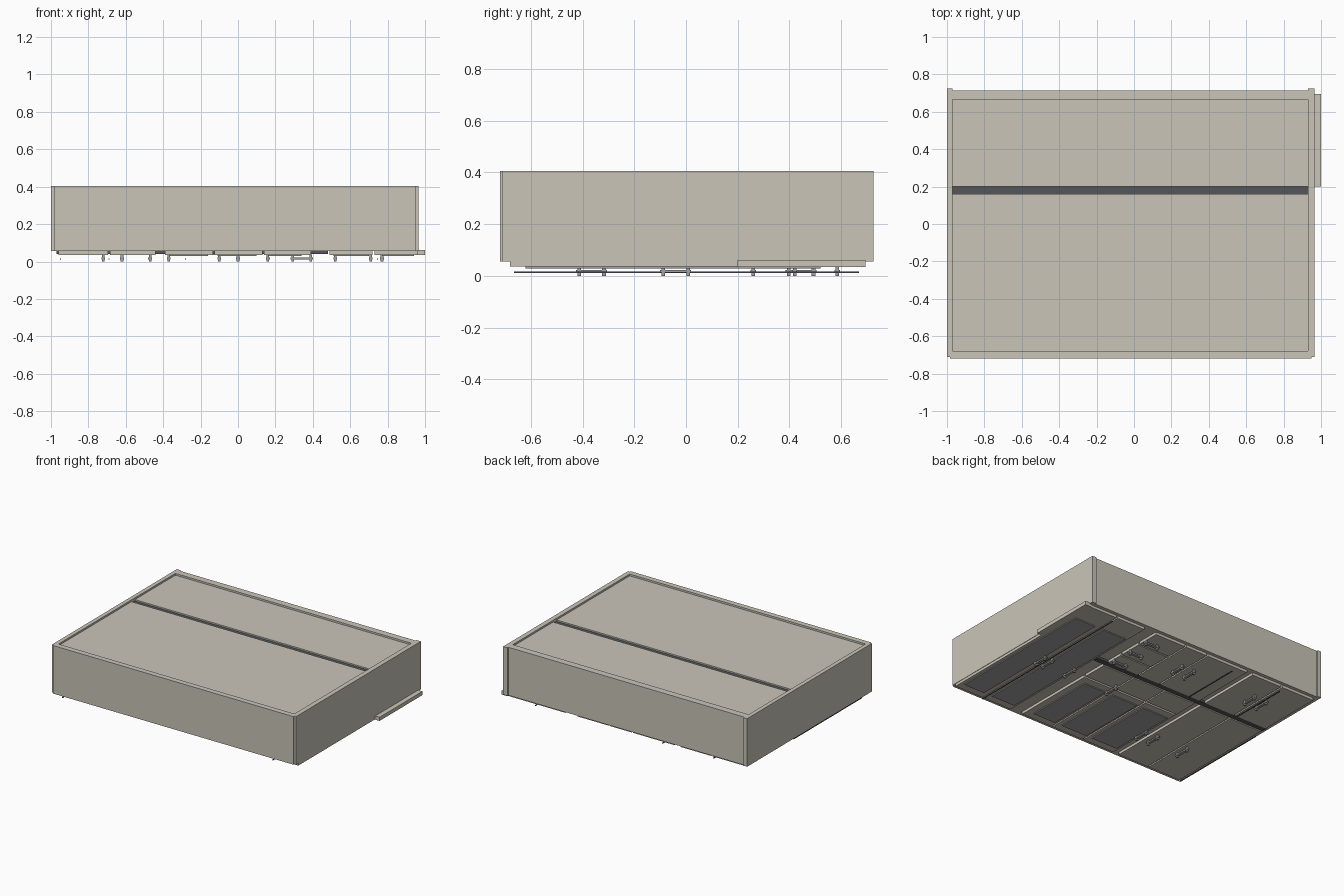
import bpy

cube = bpy.data.objects.get("Cube")
if cube:
    bpy.data.objects.remove(cube, do_unlink=True)


def material(name, rgb):
    m = bpy.data.materials.new(name)
    m.use_nodes = True
    color = (*rgb, 1)
    m.diffuse_color = color
    m.node_tree.nodes["Principled BSDF"].inputs["Base Color"].default_value = color
    return m


TAN = material("warm beige", (0.59, 0.56, 0.485))
DARK = material("dark grey", (0.09, 0.093, 0.1))
GREY = material("mid grey", (0.36, 0.36, 0.365))


def box(name, x, y, z, mat):
    """Box from three (low, high) ranges."""
    bpy.ops.mesh.primitive_cube_add(size=1, location=[sum(r) / 2 for r in (x, y, z)])
    ob = bpy.context.object
    ob.name = name
    ob.scale = [r[1] - r[0] for r in (x, y, z)]
    bpy.ops.object.transform_apply(location=False, rotation=False, scale=True)
    ob.data.materials.append(mat)
    return ob


# Carcass walls
WALL = (0.055, 0.405)
box("side_panel_right", (-1, -0.97), (-0.71, 0.725), WALL, TAN)
box("side_panel_left", (0.93, 0.965), (-0.71, 0.725), WALL, TAN)
box("end_panel_front", (-0.985, 0.95), (-0.72, -0.68), WALL, TAN)
box("end_panel_back", (-0.97, 0.93), (0.665, 0.715), WALL, TAN)
box("face_board", (-0.97, 0.93), (-0.68, 0.665), (0.055, 0.07), TAN)

# Recessed upper panels with the dark channel between them
box("upper_panel_large", (-0.97, 0.93), (-0.68, 0.16), (0.375, 0.392), TAN)
box("upper_panel_small", (-0.97, 0.93), (0.2, 0.665), (0.375, 0.392), TAN)
box("upper_channel", (-0.97, 0.93), (0.155, 0.205), (0.372, 0.382), DARK)

# Ledge on the side and dark channel below
box("side_ledge", (0.95, 1), (0.2, 0.695), (0.035, 0.062), TAN)
box("lower_channel", (-0.97, 0.48), (0.16, 0.2), (0.04, 0.056), DARK)

# Doors and drawers on the underside
DOOR = (0.036, 0.056)


def door(name, x, y):
    return box(name, x, y, DOOR, TAN)


for x in ((-0.96, -0.695), (-0.685, -0.44)):
    door("lower_door", x, (-0.68, 0.155))
for x in ((-0.39, -0.135), (-0.125, 0.13), (0.14, 0.39)):
    door("glazed_door", x, (-0.68, -0.045))
    door("wide_drawer", x, (-0.03, 0.155))
for x in ((0.49, 0.72), (0.73, 0.962)):
    door("tall_door", x, (-0.68, 0.69))
for x in ((-0.96, -0.695), (-0.685, -0.44), (-0.39, -0.055), (-0.045, 0.13)):
    door("upper_door", x, (0.205, 0.69))
for y in ((0.205, 0.33), (0.34, 0.51), (0.52, 0.69)):
    door("small_drawer", (0.14, 0.39), y)

# Inset panes
for x in ((-0.37, -0.16), (-0.11, 0.1), (0.16, 0.34)):
    box("short_pane", x, (-0.62, -0.1), (0.029, 0.037), GREY)
for x in ((0.51, 0.7), (0.77, 0.94)):
    box("tall_pane", x, (-0.62, 0.52), (0.029, 0.037), GREY)


# Bar handles with two end posts
def handle(x, y, along_y=True):
    half, post = 0.06, 0.048
    if along_y:
        box("handle_bar", (x - 0.01, x + 0.01), (y - half, y + half), (0.012, 0.022), GREY)
    else:
        box("handle_bar", (x - half, x + half), (y - 0.01, y + 0.01), (0.012, 0.022), GREY)
    for s in (-post, post):
        px, py = (x, y + s) if along_y else (x + s, y)
        box("handle_post", (px - 0.007, px + 0.007), (py - 0.007, py + 0.007), (0, 0.037), GREY)


for x in (-0.72, -0.47, -0.37):
    handle(x, -0.365)
for x in (0.16, 0.52, 0.71, 0.77):
    handle(x, -0.04)
for x in (-0.72, -0.62, -0.1, 0):
    handle(x, 0.445)
for y in (0.26, 0.42, 0.585):
    handle(0.34, y, along_y=False)

# Thin rods along the doors
for x, y in ((-0.95, (-0.665, 0.12)), (-0.69, (0.23, 0.67)),
             (-0.28, (0.23, 0.67)), (0.745, (-0.665, 0.67))):
    box("thin_rod", (x - 0.003, x + 0.003), y, (0.011, 0.016), DARK)
